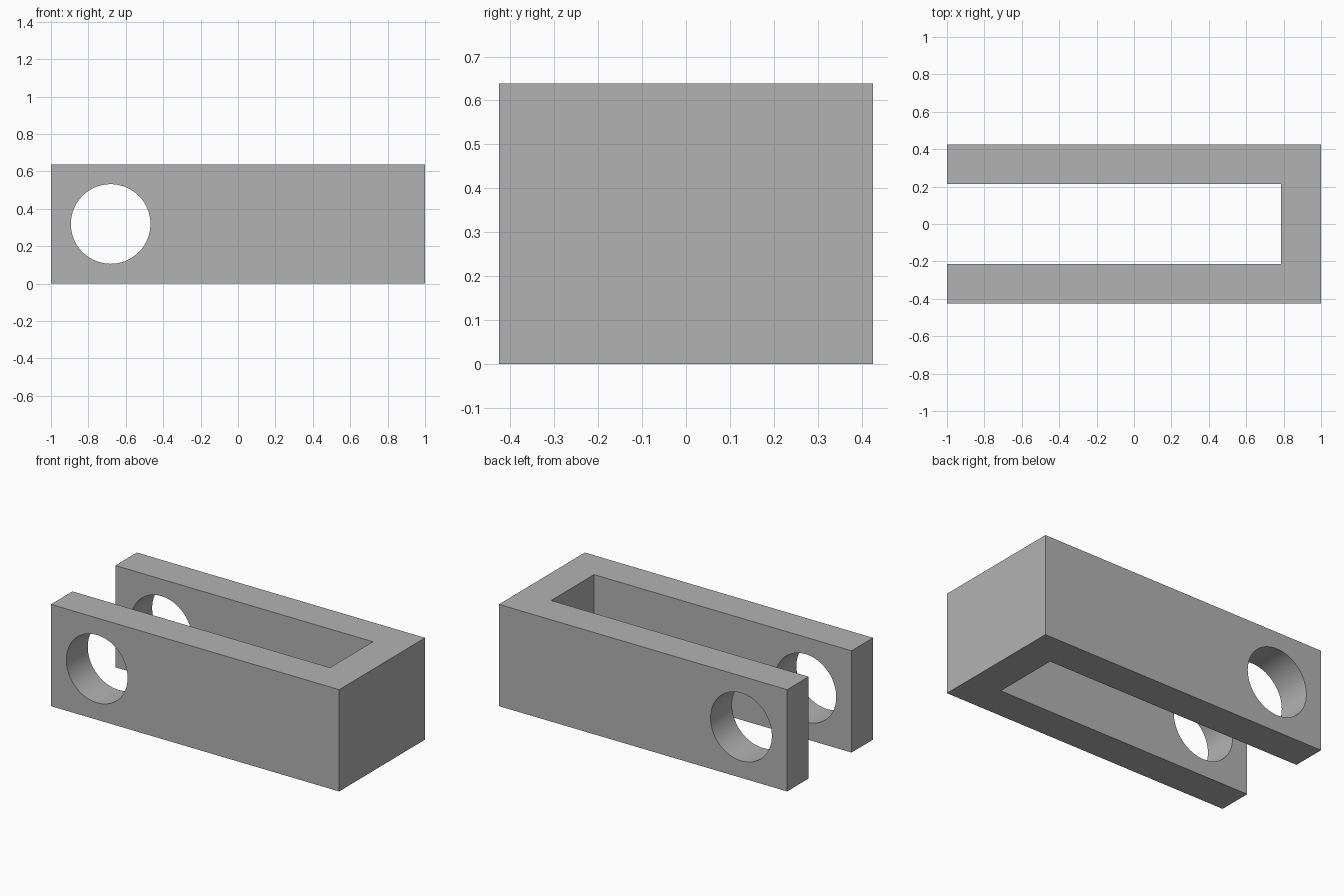
import bpy
import bmesh
import math

if "Cube" in bpy.data.objects:
    bpy.data.objects.remove(bpy.data.objects["Cube"])

U = 1 / 47                      # one design unit: the block is 94 x 40 x 30
LENGTH, WIDTH, HEIGHT, WALL = 94 * U, 40 * U, 30 * U, 10 * U
HOLE_X, HOLE_R = -1 + 15 * U, 10 * U

grey = bpy.data.materials.new("plain grey")
grey.diffuse_color = (0.45, 0.45, 0.45, 1)
grey.use_nodes = True
grey.node_tree.nodes["Principled BSDF"].inputs["Base Color"].default_value = grey.diffuse_color

# Clevis body: U-shaped outline, open at the left end, extruded upward
x0, x1, y1 = -LENGTH / 2, LENGTH / 2, WIDTH / 2
xi, yi = x1 - WALL, y1 - WALL
outline = [(x0, -y1), (x1, -y1), (x1, y1), (x0, y1),
           (x0, yi), (xi, yi), (xi, -yi), (x0, -yi)]
bm = bmesh.new()
face = bm.faces.new([bm.verts.new((x, y, 0)) for x, y in outline])
top = bmesh.ops.extrude_face_region(bm, geom=[face])["geom"]
bmesh.ops.translate(bm, vec=(0, 0, HEIGHT),
                    verts=[v for v in top if isinstance(v, bmesh.types.BMVert)])
bmesh.ops.recalc_face_normals(bm, faces=bm.faces)
mesh = bpy.data.meshes.new("clevis_body")
bm.to_mesh(mesh)
bm.free()
mesh.materials.append(grey)
body = bpy.data.objects.new("clevis_body", mesh)
bpy.context.collection.objects.link(body)

# Pin hole through both arms
bpy.ops.mesh.primitive_cylinder_add(vertices=96, radius=HOLE_R, depth=WIDTH * 1.5,
                                    location=(HOLE_X, 0, HEIGHT / 2),
                                    rotation=(math.pi / 2, 0, 0))
cutter = bpy.context.object
cutter.name = "pin_hole_cutter"
cutter.data.materials.append(grey)

cut = body.modifiers.new("pin_hole", 'BOOLEAN')
cut.operation, cut.solver, cut.object = 'DIFFERENCE', 'EXACT', cutter
bpy.ops.object.select_all(action='DESELECT')
body.select_set(True)
bpy.context.view_layer.objects.active = body
bpy.ops.object.modifier_apply(modifier=cut.name)
bpy.data.objects.remove(cutter, do_unlink=True)

# Smooth hole walls, crisp block edges
bpy.ops.object.shade_smooth_by_angle(angle=math.radians(30))
